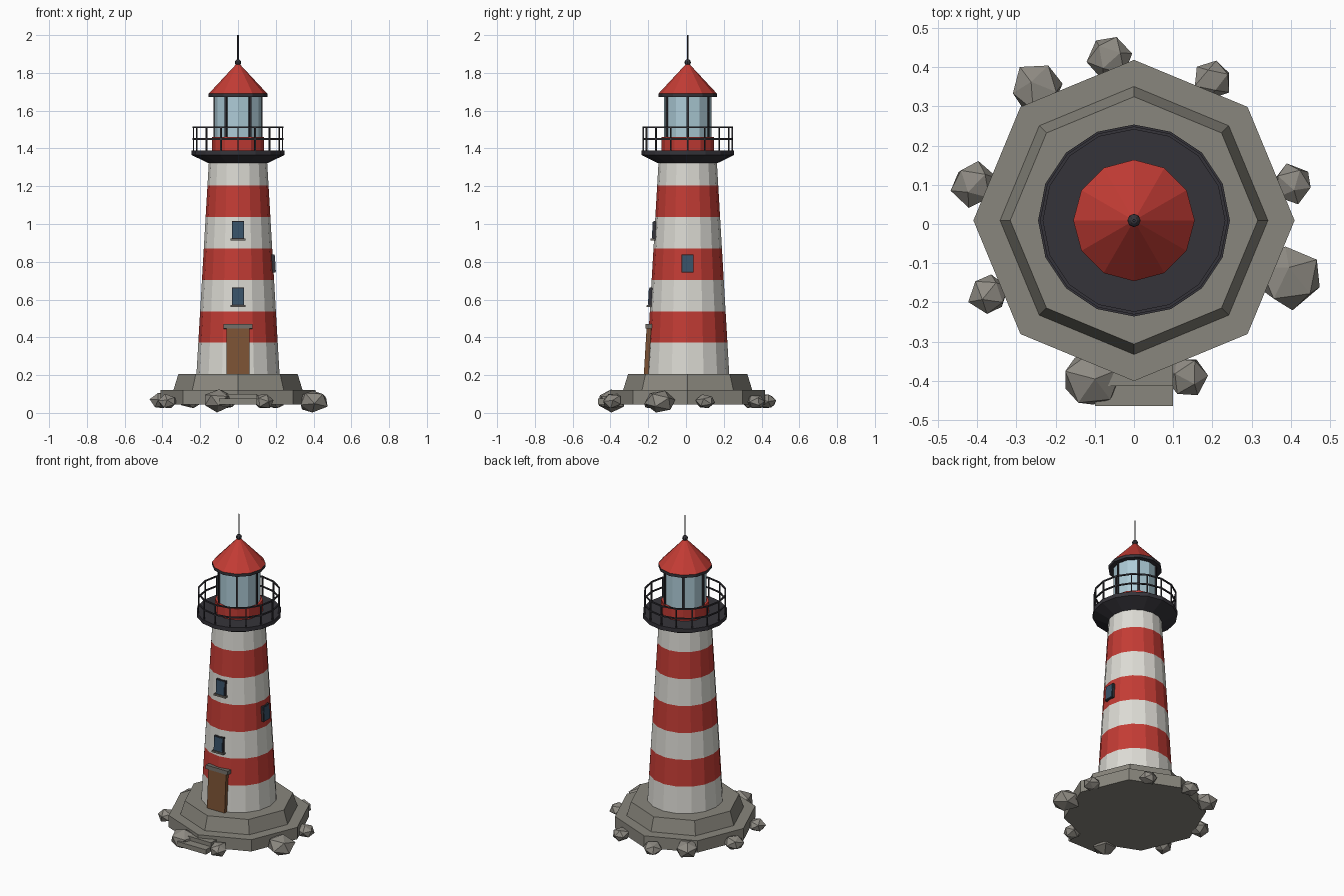
import bpy, bmesh, math, random
from mathutils import Matrix, Vector

cube = bpy.data.objects.get("Cube")
if cube:
    bpy.data.objects.remove(cube, do_unlink=True)

random.seed(4)
CENTRE = Matrix.Translation((0, 0.009, 0))


def material(name, r, g, b):
    m = bpy.data.materials.new(name)
    m.use_nodes = True
    m.diffuse_color = (r, g, b, 1)
    node = next(n for n in m.node_tree.nodes if n.type == 'BSDF_PRINCIPLED')
    node.inputs["Base Color"].default_value = (r, g, b, 1)
    node.inputs["Roughness"].default_value = 0.8
    return m


WHITE = material("white paint", 0.72, 0.71, 0.66)
RED = material("red paint", 0.55, 0.045, 0.035)
DARK = material("dark iron", 0.036, 0.034, 0.042)
STONE = material("base stone", 0.25, 0.24, 0.205)
ROCK = material("rock", 0.27, 0.255, 0.225)
GLASS = material("lantern glass", 0.42, 0.6, 0.68)
PANE = material("window blue", 0.04, 0.085, 0.14)
WOOD = material("door wood", 0.2, 0.085, 0.035)
TRIM = material("stone trim", 0.17, 0.155, 0.135)


def finish(name, bm, *mats):
    bmesh.ops.recalc_face_normals(bm, faces=bm.faces)
    mesh = bpy.data.meshes.new(name)
    bm.to_mesh(mesh)
    bm.free()
    for m in mats:
        mesh.materials.append(m)
    ob = bpy.data.objects.new(name, mesh)
    bpy.context.collection.objects.link(ob)
    return ob


def lathe(name, sides, profile, *mats):
    """Turn (radius, height) pairs into a faceted solid with capped ends."""
    bm = bmesh.new()
    rings = []
    for r, z in profile:
        rings.append([bm.verts.new((r * math.cos(math.tau * i / sides),
                                    r * math.sin(math.tau * i / sides), z))
                      for i in range(sides)])
    for k, (a, b) in enumerate(zip(rings, rings[1:])):
        for i in range(sides):
            j = (i + 1) % sides
            f = bm.faces.new((a[i], a[j], b[j], b[i]))
            f.material_index = k % len(mats)
    bm.faces.new(rings[0])
    bm.faces.new(rings[-1])
    ob = finish(name, bm, *mats)
    ob.matrix_world = CENTRE
    return ob


def box(name, size, place, mat):
    bm = bmesh.new()
    bmesh.ops.create_cube(bm, size=1, matrix=Matrix.Diagonal((*size, 1)))
    ob = finish(name, bm, mat)
    ob.matrix_world = CENTRE @ place
    return ob


# Stepped stone base
lathe("base_lower", 8, [(0.41, 0.045), (0.41, 0.12)], STONE)
lathe("base_upper", 8, [(0.342, 0.12), (0.316, 0.205)], STONE)
for i, (front, top) in enumerate([(0.474, 0.075), (0.422, 0.1)]):
    box(f"entry_step_{i + 1}", (0.2, front - 0.3, top - 0.045),
        Matrix.Translation((0, -(front + 0.3) / 2, (top + 0.045) / 2)), STONE)

# Striped tapering tower
Z0, Z1, R0, R1, BANDS = 0.205, 1.37, 0.22, 0.152, 7


def tower_radius(z):
    return R0 + (R1 - R0) * (z - Z0) / (Z1 - Z0)


heights = [Z0 + (Z1 - Z0) * i / BANDS for i in range(BANDS + 1)]
lathe("tower", 16, [(tower_radius(z), z) for z in heights], WHITE, RED)

# Door and windows leaning with the wall
LEAN = Matrix.Rotation(-math.atan2(R0 - R1, Z1 - Z0), 4, 'X')


def on_wall(name, width, height, z, out, mat, turn=0, depth=0.04):
    place = (Matrix.Rotation(turn, 4, 'Z')
             @ Matrix.Translation((0, depth / 2 - tower_radius(z) - out, z)) @ LEAN)
    return box(name, (width, depth, height), place, mat)


on_wall("door", 0.124, 0.25, 0.325, 0.012, WOOD)
on_wall("door_lintel", 0.155, 0.024, 0.458, 0.018, TRIM)
for name, z, turn in [("lower_window", 0.615, 0), ("upper_window", 0.967, 0),
                      ("side_window", 0.79, math.pi / 2)]:
    on_wall(name + "_frame", 0.064, 0.094, z, 0.009, DARK, turn)
    on_wall(name + "_pane", 0.056, 0.086, z, 0.012, PANE, turn)
    if turn == 0:
        on_wall(name + "_sill", 0.08, 0.01, z - 0.05, 0.018, TRIM)

# Gallery deck
lathe("gallery_deck", 16, [(0.157, 1.322), (0.245, 1.365), (0.245, 1.39)], DARK)

# Railing
RAIL = 0.236
for name, z in [("middle_rail", 1.45), ("top_rail", 1.512)]:
    bm = bmesh.new()
    t = 0.004
    rings = [[bm.verts.new(((RAIL + dr) * math.cos(math.tau * i / 16),
                            (RAIL + dr) * math.sin(math.tau * i / 16), z + dz))
              for i in range(16)]
             for dr, dz in [(t, t), (-t, t), (-t, -t), (t, -t)]]
    for k in range(4):
        a, b = rings[k], rings[(k + 1) % 4]
        for i in range(16):
            j = (i + 1) % 16
            bm.faces.new((a[i], a[j], b[j], b[i]))
    finish(name, bm, DARK).matrix_world = CENTRE


def ring_of_bars(name, count, radius, low, high, width):
    bm = bmesh.new()
    for i in range(count):
        bmesh.ops.create_cube(
            bm, size=1,
            matrix=Matrix.Rotation(math.tau * i / count, 4, 'Z')
            @ Matrix.Translation((radius, 0, (low + high) / 2))
            @ Matrix.Diagonal((width, width, high - low, 1)))
    finish(name, bm, DARK).matrix_world = CENTRE


ring_of_bars("railing_posts", 16, RAIL, 1.385, 1.512, 0.007)

# Lantern room
lathe("lantern_base", 12, [(0.138, 1.385), (0.138, 1.46)], RED)
lathe("lantern_glass", 12, [(0.125, 1.46), (0.125, 1.68)], GLASS)
ring_of_bars("lantern_bars", 6, 0.125, 1.46, 1.68, 0.012)

# Roof, finial and mast
lathe("roof_rim", 12, [(0.155, 1.672), (0.155, 1.69)], DARK)
lathe("roof", 12, [(0.155, 1.69), (0.006, 1.85)], RED)
bm = bmesh.new()
bmesh.ops.create_uvsphere(bm, u_segments=8, v_segments=6, radius=0.017)
finish("finial", bm, DARK).matrix_world = CENTRE @ Matrix.Translation((0, 0, 1.855))
lathe("mast", 6, [(0.004, 1.85), (0.004, 2.0)], DARK)

# Boulders around the base: x, y, radius
boulders = [(-0.06, 0.425, 0.06), (-0.25, 0.345, 0.07), (0.2, 0.37, 0.052),
            (-0.41, 0.1, 0.062), (0.405, 0.1, 0.055), (0.395, -0.135, 0.085),
            (-0.37, -0.18, 0.055), (-0.105, -0.395, 0.082), (0.135, -0.39, 0.058)]
for n, (x, y, r) in enumerate(boulders):
    bm = bmesh.new()
    bmesh.ops.create_icosphere(bm, subdivisions=1, radius=r)
    spin = Matrix.Rotation(random.uniform(0, math.tau), 3,
                           Vector((random.random(), random.random(), 1)))
    for v in bm.verts:
        v.co = spin @ v.co * random.uniform(0.9, 1.07)
        v.co.z *= 0.75
    low = min(v.co.z for v in bm.verts)
    lift = 0.002 if r > 0.08 else 0.025
    bmesh.ops.translate(bm, verts=bm.verts, vec=(x, y, lift - low))
    finish(f"boulder_{n + 1}", bm, ROCK)
